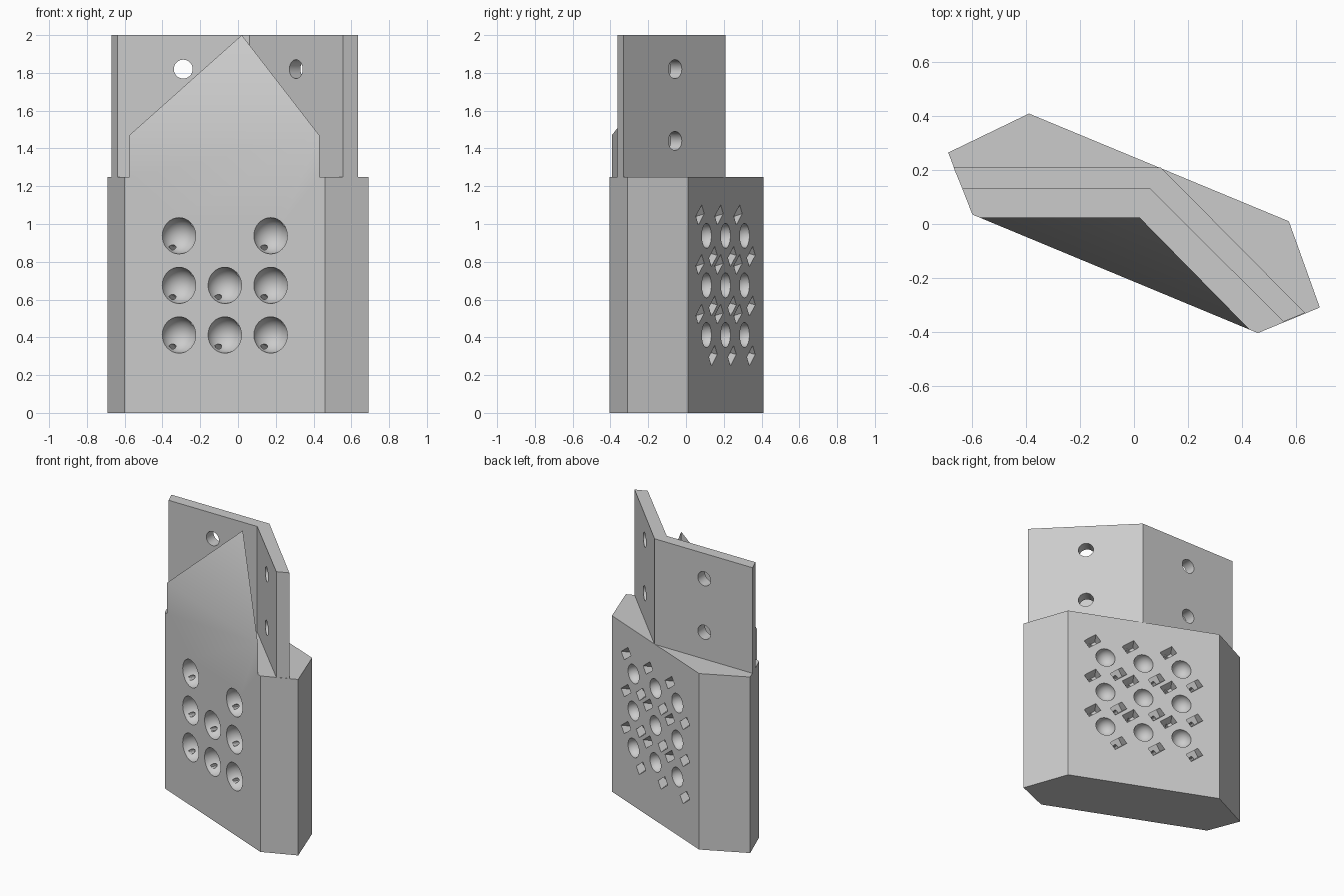
import bpy, bmesh, math
from mathutils import Matrix, Vector

cube = bpy.data.objects.get("Cube")
if cube:
    bpy.data.objects.remove(cube, do_unlink=True)

grey = bpy.data.materials.new("plain grey")
grey.use_nodes = True
colour = (0.6, 0.6, 0.6, 1)
grey.diffuse_color = colour
grey.node_tree.nodes["Principled BSDF"].inputs["Base Color"].default_value = colour

SHOULDER, TOP = 1.25, 2.0
U = Vector((0.924, -0.383, 0))      # along the front face
Z = Vector((0, 0, 1))
N = Vector((0.383, 0.924, 0))       # from front face to back face
CENTRE = Vector((-0.07, -0.185, 0.675))
DEPTH, PITCH = 0.427, 0.2625


def finish(bm, name):
    bmesh.ops.recalc_face_normals(bm, faces=bm.faces[:])
    mesh = bpy.data.meshes.new(name)
    bm.to_mesh(mesh)
    bm.free()
    mesh.materials.append(grey)
    obj = bpy.data.objects.new(name, mesh)
    bpy.context.collection.objects.link(obj)
    return obj


def cut(obj, bm, name):
    cutter = finish(bm, name)
    cutter.hide_render = True
    mod = obj.modifiers.new(name, 'BOOLEAN')
    mod.operation, mod.solver, mod.object = 'DIFFERENCE', 'EXACT', cutter
    graph = bpy.context.evaluated_depsgraph_get()
    obj.data = bpy.data.meshes.new_from_object(obj.evaluated_get(graph))
    obj.modifiers.clear()
    bpy.data.objects.remove(cutter, do_unlink=True)


def smooth(obj):
    bpy.ops.object.select_all(action='DESELECT')
    obj.select_set(True)
    bpy.context.view_layer.objects.active = obj
    bpy.ops.object.shade_smooth_by_angle(angle=math.radians(30))


def spot(u, w, d):
    return CENTRE + U * u + Z * w + N * d


def rod(bm, a, b, radius, segments=24):
    axis = b - a
    turn = axis.to_track_quat('Z', 'Y').to_matrix().to_4x4()
    bmesh.ops.create_cone(bm, cap_ends=True, segments=segments, radius1=radius,
                          radius2=radius, depth=axis.length,
                          matrix=Matrix.Translation((a + b) / 2) @ turn)


# Body: six-sided block whose front face runs up into a pointed tongue
outline = [(-0.6, 0.035), (0.46, -0.405), (0.69, -0.31),
           (0.575, 0.01), (-0.39, 0.41), (-0.69, 0.265)]
bm = bmesh.new()
low = [bm.verts.new((x, y, 0)) for x, y in outline]
high = [bm.verts.new((x, y, SHOULDER)) for x, y in outline]
left, right = Vector(outline[0]), Vector(outline[1])
pa, pb = left.lerp(right, 0.023), left.lerp(right, 0.972)
a, b, c = [bm.verts.new((x, y, SHOULDER)) for x, y in (pa, pb, (0.02, 0.025))]
a_top, b_top = [bm.verts.new((x, y, 1.47)) for x, y in (pa, pb)]
tip = bm.verts.new((0.02, 0.025, TOP))
bm.faces.new(low)
bm.faces.new([low[0], low[1], high[1], b, b_top, a_top, a, high[0]])
for i in range(1, 6):
    j = (i + 1) % 6
    bm.faces.new([low[i], low[j], high[j], high[i]])
bm.faces.new([high[0], a, c, b] + high[1:])
bm.faces.new([a_top, b_top, tip])
bm.faces.new([a, a_top, tip, c])
bm.faces.new([c, tip, b_top, b])
body = finish(bm, "body")

# Dishes, back sockets and slanted notches, three by three
pockets, channels = bmesh.new(), bmesh.new()
for col in (-1, 0, 1):
    for row in (-1, 0, 1):
        u, w = col * PITCH, row * PITCH
        for radius, depth in ((0.096, 0), (0.066, DEPTH)):
            turn = N.to_track_quat('Z', 'Y').to_matrix().to_4x4()
            bmesh.ops.create_uvsphere(pockets, u_segments=32, v_segments=16, radius=radius,
                                      matrix=Matrix.Translation(spot(u, w, depth)) @ turn)
        for s in (-1, 1):
            radial = (U * s * 0.75 + Z * s).normalized()
            inward = (N + radial * 0.35).normalized()
            across = radial.cross(N).normalized()
            frame = Matrix((across, inward.cross(across), inward)).transposed().to_4x4()
            mouth = spot(u + s * 0.09, w + s * 0.11, DEPTH)
            bmesh.ops.create_cube(pockets, size=1, matrix=Matrix.Translation(mouth) @ frame
                                  @ Matrix.Diagonal((0.1, 0.055, 0.12, 1)))
            rod(channels, spot(u + s * 0.055, w + s * 0.06, 0.03),
                mouth - N * 0.04, 0.016, 12)
cut(body, pockets, "pocket_cutter")
cut(body, channels, "channel_cutter")
smooth(body)

# Bent mounting plate behind the tongue, with two bolt holes in each wing
profile = [(-0.67, 0.21), (0.1, 0.21), (0.635, -0.33),
           (0.555, -0.363), (0.06, 0.13), (-0.637, 0.13)]
bm = bmesh.new()
base = bm.faces.new([bm.verts.new((x, y, SHOULDER)) for x, y in profile])
walls = bmesh.ops.extrude_face_region(bm, geom=[base], use_keep_orig=True)["geom"]
bmesh.ops.translate(bm, vec=(0, 0, TOP - SHOULDER),
                    verts=[v for v in walls if isinstance(v, bmesh.types.BMVert)])
plate = finish(bm, "mounting_plate")
holes = bmesh.new()
for z in (1.44, 1.82):
    for centre, normal in (((-0.29, 0.17, z), (0, 1, 0)),
                           ((0.335, -0.088, z), (0.707, 0.707, 0))):
        reach = Vector(normal) * 0.1
        rod(holes, Vector(centre) - reach, Vector(centre) + reach, 0.05, 32)
cut(plate, holes, "bolt_hole_cutter")
smooth(plate)
